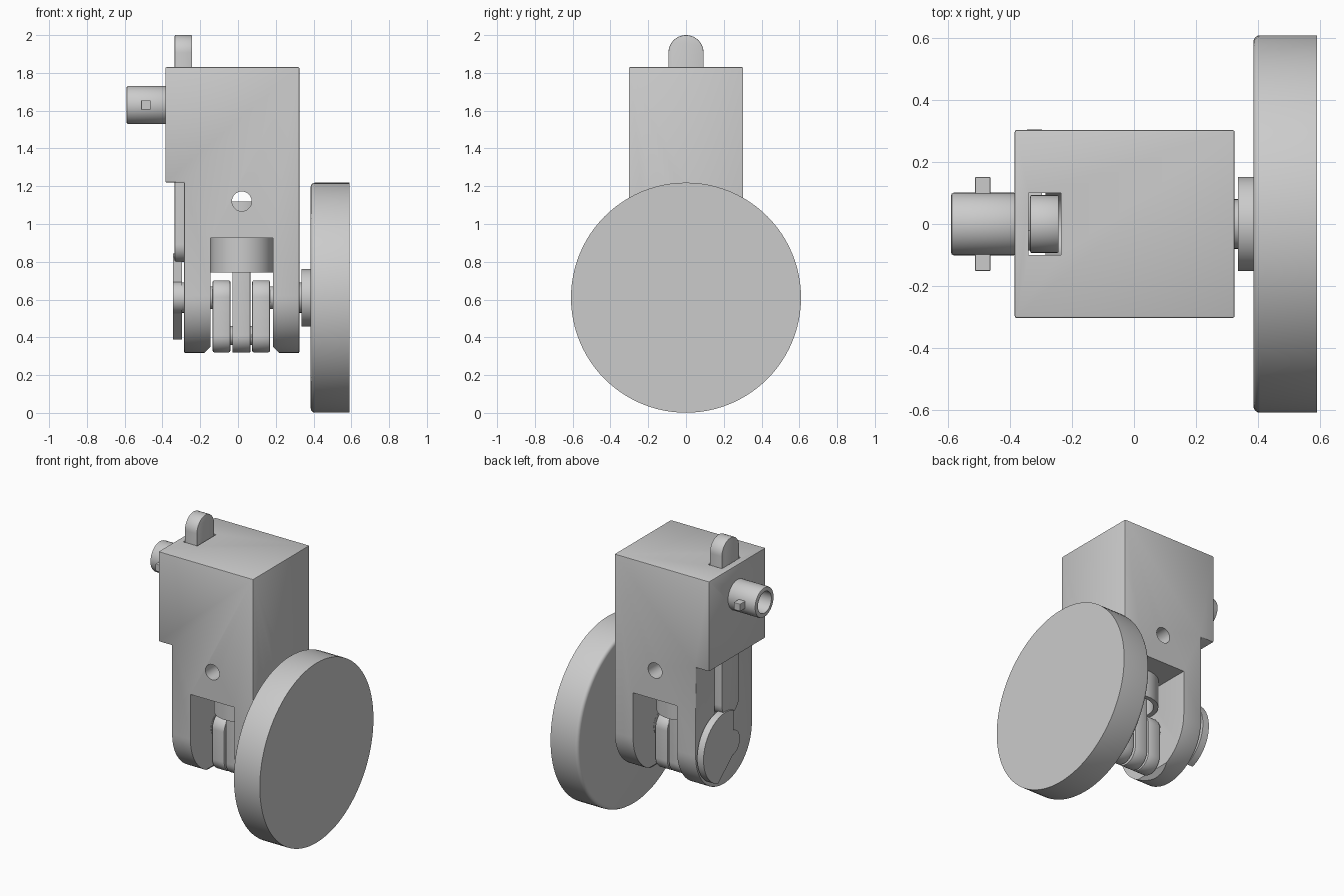
import bpy, bmesh
from math import pi, cos, sin, radians
from mathutils import Matrix, Vector

default = bpy.data.objects.get("Cube")
if default:
    bpy.data.objects.remove(default)

grey = bpy.data.materials.new("plain_grey")
grey.use_nodes = True
grey.diffuse_color = (0.6, 0.6, 0.6, 1)
grey.node_tree.nodes["Principled BSDF"].inputs["Base Color"].default_value = (0.6, 0.6, 0.6, 1)

AXLE = 0.61          # height of the crankshaft
BORE_X = 0.02        # centre of the cylinder bore
PIPE_Z = 1.63
PIN_Z = 0.41         # height of the crank pin


def finish(name, bm):
    bmesh.ops.recalc_face_normals(bm, faces=bm.faces)
    mesh = bpy.data.meshes.new(name)
    bm.to_mesh(mesh)
    bm.free()
    mesh.materials.append(grey)
    obj = bpy.data.objects.new(name, mesh)
    bpy.context.collection.objects.link(obj)
    return obj


def activate(obj):
    bpy.ops.object.select_all(action='DESELECT')
    obj.select_set(True)
    bpy.context.view_layer.objects.active = obj


def smooth(obj, angle=35):
    activate(obj)
    bpy.ops.object.shade_smooth_by_angle(angle=radians(angle))


def bevel(obj, width, segments=2):
    mod = obj.modifiers.new("soft_edges", 'BEVEL')
    mod.width, mod.segments = width, segments
    mod.limit_method, mod.angle_limit = 'ANGLE', radians(40)
    activate(obj)
    bpy.ops.object.modifier_apply(modifier=mod.name)


def cut(obj, *cutters):
    for cutter in cutters:
        cutter.hide_render = True
        mod = obj.modifiers.new("cut", 'BOOLEAN')
        mod.operation, mod.solver, mod.object = 'DIFFERENCE', 'EXACT', cutter
        activate(obj)
        bpy.ops.object.modifier_apply(modifier=mod.name)
        bpy.data.objects.remove(cutter)


def box(name, lo, hi):
    lo, hi = Vector(lo), Vector(hi)
    bm = bmesh.new()
    size = hi - lo
    bmesh.ops.create_cube(bm, size=1, matrix=Matrix.Translation((lo + hi) / 2) @ Matrix.Diagonal((*size, 1)))
    return finish(name, bm)


def cylinder(name, axis, centre, radius, start, end, sides=48):
    """Cylinder along an axis; centre holds the other two coordinates."""
    bm = bmesh.new()
    turn = {'x': Matrix.Rotation(pi / 2, 4, 'Y'), 'y': Matrix.Rotation(pi / 2, 4, 'X'), 'z': Matrix()}[axis]
    place = list(centre)
    place.insert('xyz'.index(axis), (start + end) / 2)
    bmesh.ops.create_cone(bm, cap_ends=True, segments=sides, radius1=radius, radius2=radius,
                          depth=end - start, matrix=Matrix.Translation(place) @ turn)
    return finish(name, bm)


def extrude(name, profile, axis, start, end):
    """Extrude a (y, z) profile along x, or an (x, z) profile along y."""
    bm = bmesh.new()
    corners = [(start, a, b) if axis == 'x' else (a, start, b) for a, b in profile]
    face = bm.faces.new([bm.verts.new(c) for c in corners])
    moved = bmesh.ops.extrude_face_region(bm, geom=[face])["geom"]
    shift = (end - start, 0, 0) if axis == 'x' else (0, end - start, 0)
    bmesh.ops.translate(bm, vec=shift, verts=[v for v in moved if isinstance(v, bmesh.types.BMVert)])
    return finish(name, bm)


def arc(y, z, r, a, b, n=24):
    return [(y + r * cos(radians(a + (b - a) * i / n)), z + r * sin(radians(a + (b - a) * i / n)))
            for i in range(n + 1)]


def capsule(r, low, high):
    return arc(0, high - r, r, 0, 180) + arc(0, low + r, r, 180, 360)


# Engine block: rounded foot, with a step below the head
foot = arc(0, 0.62, 0.303, 180, 360, 40)
body = extrude("engine_block", [(0.303, 1.83), (-0.303, 1.83)] + foot, 'x', -0.385, 0.325)
cut(body, box("step_cutter", (-0.6, -0.5, 0), (-0.285, 0.5, 1.22)))
bevel(body, 0.006)
slot = [(-0.145, 0.925), (-0.145, 0.35), (-0.205, 0.29), (-0.205, 0.2),
        (0.245, 0.2), (0.245, 0.29), (0.185, 0.35), (0.185, 0.925)]
cut(body,
    extrude("crank_slot_cutter", slot, 'y', -0.5, 0.5),
    cylinder("bore_cutter", 'z', (BORE_X, 0), 0.167, 0.8, 1.7),
    cylinder("port_cutter", 'y', (BORE_X, 1.12), 0.052, -0.5, 0.5),
    extrude("valve_slot_cutter", capsule(0.1, 0.76, 2.1), 'x', -0.34, -0.236),
    cylinder("inlet_cutter", 'x', (0, PIPE_Z), 0.072, -0.5, -0.3),
    cylinder("transfer_cutter", 'x', (0, PIPE_Z), 0.045, -0.3, BORE_X),
    cylinder("axle_cutter", 'x', (0, AXLE), 0.082, -0.5, 0.5))
smooth(body)

# Inlet pipe with two bayonet pins
pipe = cylinder("inlet_pipe", 'x', (0, PIPE_Z), 0.101, -0.59, -0.38)
bevel(pipe, 0.008)
cut(pipe, cylinder("pipe_cutter", 'x', (0, PIPE_Z), 0.072, -0.7, -0.3))
smooth(pipe)
for side, name in ((-1, "front_bayonet_pin"), (1, "back_bayonet_pin")):
    ys = sorted((side * 0.09, side * 0.152))
    pin = box(name, (-0.513, ys[0], PIPE_Z - 0.025), (-0.463, ys[1], PIPE_Z + 0.025))
    bevel(pin, 0.004)

# Sliding valve rod
rod = extrude("valve_rod", capsule(0.093, 0.8, 2.0), 'x', -0.335, -0.243)
bevel(rod, 0.004)
smooth(rod)

# Cam: large eccentric lobe running into a small hub
lobe = arc(0.07, AXLE, 0.235, 113, -70, 40)
hub = arc(0, AXLE, 0.085, 265, 100, 20)
smooth(extrude("cam", lobe + hub, 'x', -0.345, -0.297), 25)

# Crankshaft: two journals, webs and a pin
smooth(cylinder("left_journal", 'x', (0, AXLE), 0.08, 0.185, 0.4))
smooth(cylinder("right_journal", 'x', (0, AXLE), 0.08, -0.344, -0.145))
smooth(cylinder("left_collar", 'x', (0, AXLE), 0.06, 0.16, 0.2))
smooth(cylinder("right_collar", 'x', (0, AXLE), 0.06, -0.16, -0.12))
smooth(cylinder("crank_pin", 'x', (0, PIN_Z), 0.05, -0.1, 0.14))
for name, x in (("right_web", -0.135), ("left_web", 0.075)):
    web = extrude(name, capsule(0.09, 0.32, 0.702), 'x', x, x + 0.095)
    bevel(web, 0.01)
    smooth(web)

# Connecting rod and hollow piston
con_rod = extrude("connecting_rod", capsule(0.09, 0.32, 1.02), 'x', -0.03, 0.065)
bevel(con_rod, 0.004)
smooth(con_rod)
piston = cylinder("piston", 'z', (BORE_X, 0), 0.165, 0.742, 1.12)
cut(piston, cylinder("skirt_cutter", 'z', (BORE_X, 0), 0.135, 0.6, 1.04))
smooth(piston)
smooth(cylinder("wrist_pin", 'x', (0, 0.93), 0.045, BORE_X - 0.15, BORE_X + 0.15))

# Flywheel, rounded on its inner rim, and its boss
smooth(cylinder("flywheel_boss", 'x', (0, AXLE), 0.152, 0.335, 0.4))
wheel = cylinder("flywheel", 'x', (0, AXLE), 0.609, 0.385, 0.59, 96)
bm = bmesh.new()
bm.from_mesh(wheel.data)
rim = [e for e in bm.edges if all(v.co.x < 0.4 for v in e.verts)]
bmesh.ops.bevel(bm, geom=rim, offset=0.022, segments=4, profile=0.5, affect='EDGES')
bm.to_mesh(wheel.data)
bm.free()
smooth(wheel)
